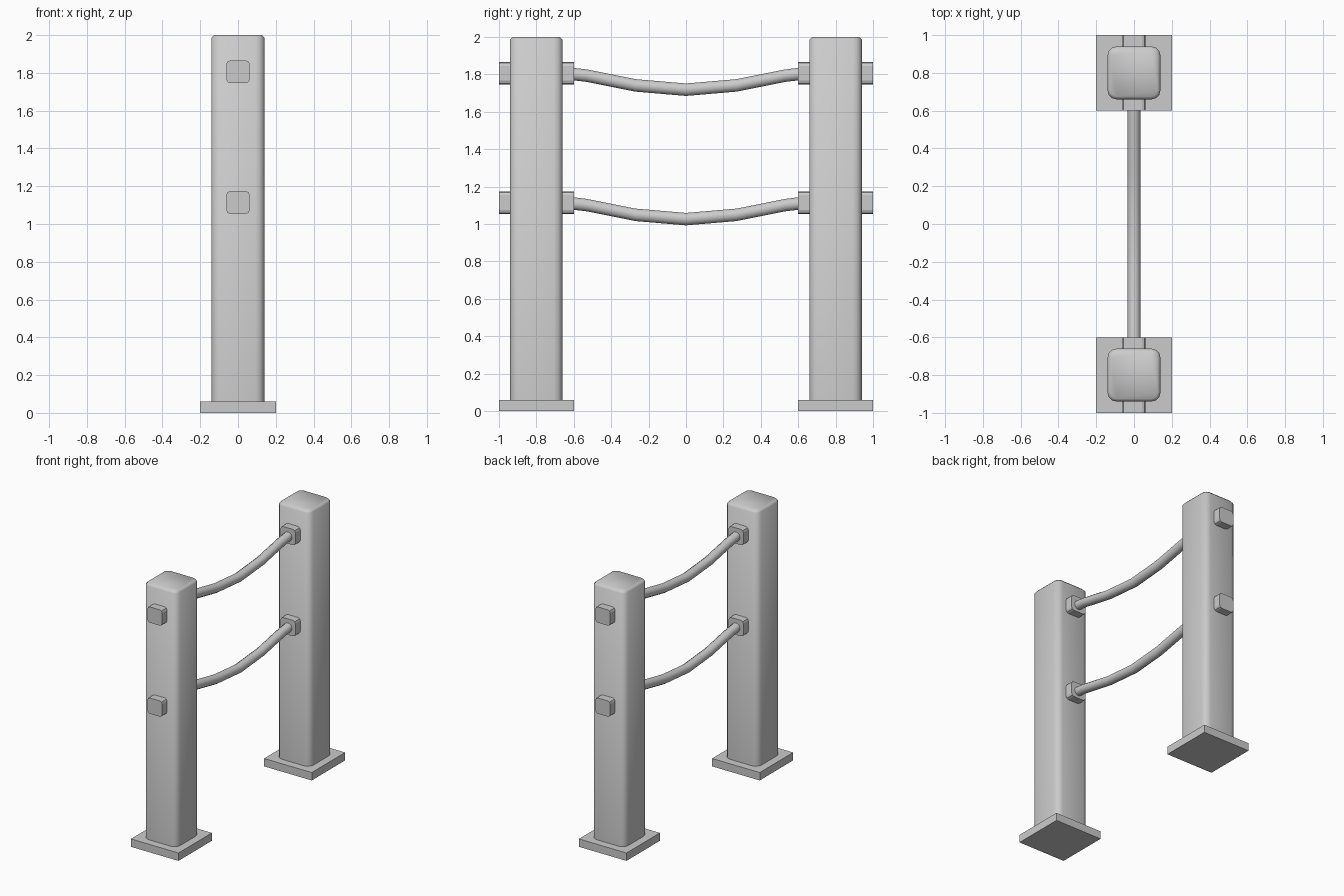
import bpy, bmesh, math

if "Cube" in bpy.data.objects:
    bpy.data.objects.remove(bpy.data.objects["Cube"])


def finish(bm, name, angle=None):
    bmesh.ops.recalc_face_normals(bm, faces=bm.faces)
    me = bpy.data.meshes.new(name)
    bm.to_mesh(me)
    bm.free()
    ob = bpy.data.objects.new(name, me)
    bpy.context.collection.objects.link(ob)
    if angle:
        bpy.ops.object.select_all(action='DESELECT')
        ob.select_set(True)
        bpy.context.view_layer.objects.active = ob
        bpy.ops.object.shade_smooth_by_angle(angle=math.radians(angle))
    return ob


def box(size, centre):
    bm = bmesh.new()
    bmesh.ops.create_cube(bm, size=1)
    bmesh.ops.scale(bm, vec=size, verts=bm.verts)
    bmesh.ops.translate(bm, vec=centre, verts=bm.verts)
    return bm


def bevel_along(bm, axis, offset, segments):
    # Bevel only the edges that run along one axis
    edges = [e for e in bm.edges
             if abs((e.verts[0].co - e.verts[1].co).normalized()[axis]) > 0.99]
    bmesh.ops.bevel(bm, geom=edges, offset=offset, segments=segments,
                    profile=0.5, affect='EDGES')


def rope(name, path, radius, sides=10):
    bm = bmesh.new()
    rings = []
    for y, z in path:
        rings.append([bm.verts.new((radius * math.cos(2 * math.pi * i / sides), y,
                                    z + radius * math.sin(2 * math.pi * i / sides)))
                      for i in range(sides)])
    for a, b in zip(rings, rings[1:]):
        for i in range(sides):
            j = (i + 1) % sides
            bm.faces.new((a[i], a[j], b[j], b[i]))
    bm.faces.new(rings[0])
    bm.faces.new(rings[-1])
    return finish(bm, name, 40)


HEIGHTS = {"lower": 1.114, "upper": 1.806}

for side, label in ((-1, "front"), (1, "back")):
    y = 0.8 * side
    # Square foot plate
    finish(box((0.4, 0.4, 0.06), (0, y, 0.03)), label + "_base_plate")

    # Rounded post with a bevelled top rim
    bm = box((0.28, 0.28, 1.94), (0, y, 1.03))
    bevel_along(bm, 2, 0.047, 3)
    rim = [e for e in bm.edges if all(v.co.z > 1.99 for v in e.verts)]
    bmesh.ops.bevel(bm, geom=rim, offset=0.015, segments=1, affect='EDGES')
    finish(bm, label + "_post", 50)

    # Rope fixings passing through the post
    for level, z in HEIGHTS.items():
        bm = box((0.124, 0.4, 0.12), (0, y, z))
        bevel_along(bm, 1, 0.02, 2)
        finish(bm, f"{label}_{level}_fixing")

# Sagging ropes between the posts
half = [(0.64, 0.0), (0.53, -0.013), (0.27, -0.065), (0.0, -0.088)]
sag = [(-y, s) for y, s in half] + half[-2::-1]
for level, z in HEIGHTS.items():
    rope(level + "_rope", [(y, z + s) for y, s in sag], 0.035)
